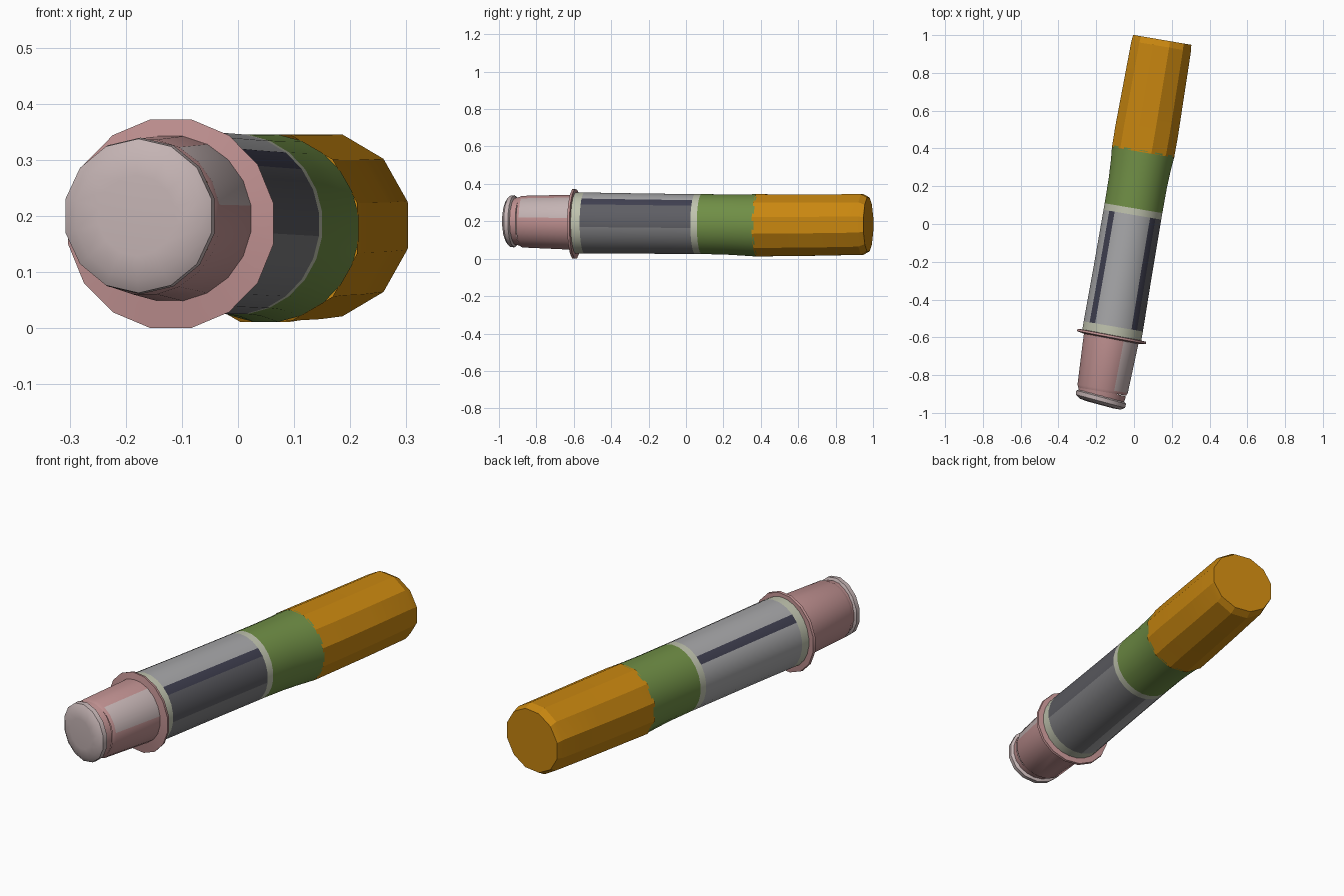
import bpy, bmesh, math
from mathutils import Matrix

if "Cube" in bpy.data.objects:
    bpy.data.objects.remove(bpy.data.objects["Cube"])

YAW = math.radians(-9.7)
PLACE = Matrix.Translation((-0.017, 0, 0)) @ Matrix.Rotation(YAW, 4, 'Z')


def material(name, rgb):
    m = bpy.data.materials.new(name)
    m.diffuse_color = (*rgb, 1)
    m.use_nodes = True
    m.node_tree.nodes["Principled BSDF"].inputs["Base Color"].default_value = m.diffuse_color
    return m


ORANGE = material("orange", (0.58, 0.24, 0.005))
GREEN = material("green", (0.16, 0.27, 0.06))
CREAM = material("cream", (0.52, 0.54, 0.42))
SILVER = material("silver", (0.38, 0.38, 0.39))
GREY = material("mid_grey", (0.20, 0.20, 0.21))
DARK = material("dark_grey", (0.11, 0.11, 0.125))
LINE = material("dark_line", (0.05, 0.05, 0.08))
PINK = material("pink", (0.52, 0.28, 0.28))
PALE = material("pale_pink", (0.55, 0.45, 0.45))


def loft(name, sides, sections, mats, pick=None, cap_first=False, cap_last=False,
         tilt=0.0, smooth=30):
    """Skin elliptical rings (t along axis, centre z, half width, half height)."""
    bm = bmesh.new()
    grow = 1 / math.cos(math.pi / sides)     # flats touch the given extents
    rings = []
    for t, cz, rx, rz in sections:
        ring = []
        for i in range(sides):
            a = 2 * math.pi * (i + 0.5) / sides
            x = rx * grow * math.cos(a)
            ring.append(bm.verts.new((x, t - x * math.tan(tilt), cz + rz * grow * math.sin(a))))
        rings.append(ring)
    for k in range(len(rings) - 1):
        for i in range(sides):
            j = (i + 1) % sides
            f = bm.faces.new((rings[k][i], rings[k + 1][i], rings[k + 1][j], rings[k][j]))
            if pick:
                f.material_index = pick(k, 360 * (i + 1) / sides)
    if cap_first:
        bm.faces.new(rings[0])
    if cap_last:
        bm.faces.new(rings[-1])
    bmesh.ops.recalc_face_normals(bm, faces=bm.faces)
    # open shells: make sure the outside faces out
    side = max(bm.faces, key=lambda f: f.calc_center_median().x)
    if side.normal.x < 0:
        bmesh.ops.reverse_faces(bm, faces=bm.faces)
    bm.transform(PLACE)
    me = bpy.data.meshes.new(name)
    bm.to_mesh(me)
    bm.free()
    for m in mats:
        me.materials.append(m)
    ob = bpy.data.objects.new(name, me)
    bpy.context.collection.objects.link(ob)
    bpy.context.view_layer.objects.active = ob
    ob.select_set(True)
    bpy.ops.object.shade_smooth_by_angle(angle=math.radians(smooth))
    ob.select_set(False)
    return ob


# Faceted orange grip with a chamfered back end
loft("orange_grip", 12, [
    (0.385, 0.178, 0.167, 0.167),
    (0.50, 0.179, 0.168, 0.165),
    (0.72, 0.180, 0.164, 0.164),
    (0.955, 0.183, 0.160, 0.162),
    (0.989, 0.183, 0.156, 0.144)], [ORANGE], cap_last=True, smooth=20)

# Green band, flaring toward the grip
loft("green_band", 24, [
    (0.085, 0.185, 0.155, 0.160),
    (0.22, 0.183, 0.156, 0.161),
    (0.32, 0.180, 0.161, 0.164),
    (0.395, 0.178, 0.168, 0.167)], [GREEN])

# Cream trim between the green band and barrel
loft("cream_trim", 24, [(0.05, 0.185, 0.155, 0.160), (0.085, 0.185, 0.155, 0.160)], [CREAM])


# Silver barrel: light top, dark panel on the right, thin dark lines
def barrel_colour(k, angle):
    if k == 0:
        return 0
    for centre in (45, 142):
        if abs(angle - centre) < 7.5:
            return 4
    if angle < 45 or angle > 350:
        return 3
    if 270 <= angle <= 350:
        return 2
    return 1


loft("silver_barrel", 24, [
    (-0.606, 0.190, 0.159, 0.163),
    (-0.55, 0.191, 0.159, 0.163),
    (-0.25, 0.188, 0.156, 0.161),
    (0.05, 0.185, 0.155, 0.160)], [CREAM, SILVER, GREY, DARK, LINE], barrel_colour)

# Thin flange disc
loft("pink_flange", 16, [
    (-0.595, 0.190, 0.150, 0.150),
    (-0.598, 0.186, 0.184, 0.184),
    (-0.610, 0.186, 0.186, 0.186),
    (-0.618, 0.192, 0.140, 0.140)], [PINK], tilt=math.radians(1))

# Tapered pink nose with a pale patch on its right side
loft("pink_nose", 20, [
    (-0.900, 0.200, 0.128, 0.130),
    (-0.885, 0.198, 0.135, 0.138),
    (-0.612, 0.195, 0.147, 0.147)], [PINK, PALE],
    lambda k, angle: 1 if k == 1 and 15 < angle < 65 else 0)

# Groove behind the tip disc
loft("nose_groove", 20, [
    (-0.928, 0.200, 0.124, 0.124),
    (-0.895, 0.200, 0.128, 0.130)], [PINK], tilt=math.radians(4))

# Slightly tilted tip disc with a rounded front
loft("nose_tip", 14, [
    (-0.971, 0.200, 0.070, 0.070),
    (-0.967, 0.200, 0.112, 0.112),
    (-0.952, 0.200, 0.134, 0.134),
    (-0.930, 0.200, 0.136, 0.136),
    (-0.920, 0.200, 0.118, 0.118)], [PALE], cap_first=True,
    tilt=math.radians(5.5), smooth=40)
